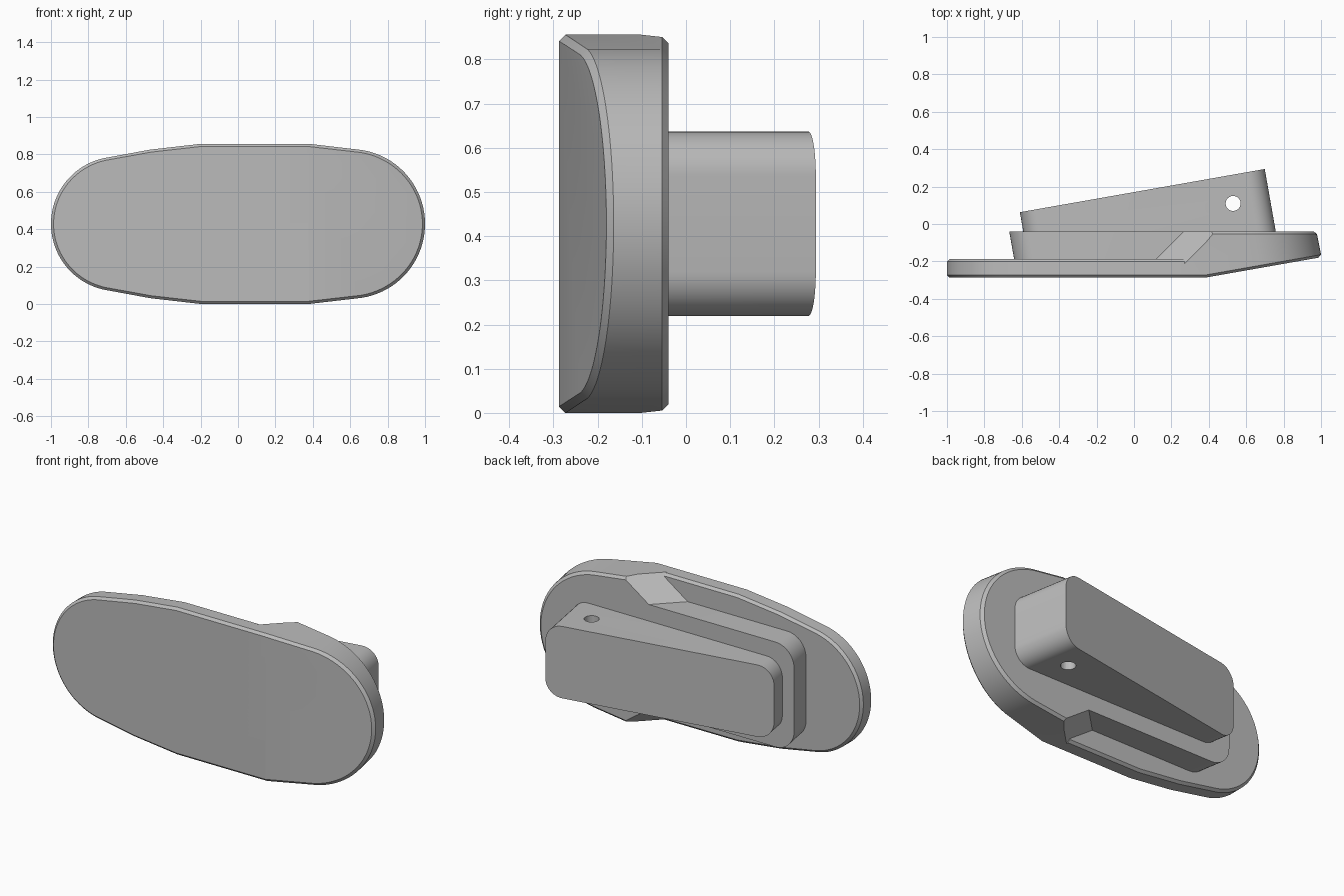
import bpy, bmesh
from math import sin, cos, radians, tan
from mathutils import Vector

if "Cube" in bpy.data.objects:
    bpy.data.objects.remove(bpy.data.objects["Cube"], do_unlink=True)

TILT = tan(radians(10))
MID = 0.428            # mid height
FRONT, STEP, BACK = -0.287, -0.187, -0.04
BEND = 0.38            # where the front face starts to lean back
CHAMFER = 0.014

grey = bpy.data.materials.new("mid_grey")
grey.use_nodes = True
colour = (0.5, 0.5, 0.5, 1)
grey.diffuse_color = colour
grey.node_tree.nodes["Principled BSDF"].inputs["Base Color"].default_value = colour


def arc(cx, cz, r, a0, a1, n=16):
    angles = [radians(a0 + (a1 - a0) * i / n) for i in range(n + 1)]
    return [(cx + r * cos(a), cz + r * sin(a)) for a in angles]


def rounded_rect(x0, x1, half, r):
    pts = []
    corners = [(x1 - r, half - r), (x0 + r, half - r), (x0 + r, r - half), (x1 - r, r - half)]
    for k, (cx, cz) in enumerate(corners):
        pts += arc(cx, MID + cz, r, 90 * k, 90 * k + 90, 10)
    return pts


def loft(rings):
    bm = bmesh.new()
    loops = [[bm.verts.new(p) for p in ring] for ring in rings]
    n = len(loops[0])
    for a, b in zip(loops, loops[1:]):
        for i in range(n):
            j = (i + 1) % n
            bm.faces.new((a[i], a[j], b[j], b[i]))
    bm.faces.new(loops[0])
    bm.faces.new(loops[-1])
    bmesh.ops.recalc_face_normals(bm, faces=bm.faces)
    return bm


def slice_off(bm, point, normal):
    # Remove the side the normal points to and cap the opening
    bmesh.ops.bisect_plane(bm, geom=bm.verts[:] + bm.edges[:] + bm.faces[:], dist=1e-5,
                           plane_co=point, plane_no=normal, clear_outer=True)
    bmesh.ops.holes_fill(bm, edges=[e for e in bm.edges if e.is_boundary], sides=0)


def finish(bm, name):
    bmesh.ops.recalc_face_normals(bm, faces=bm.faces)
    mesh = bpy.data.meshes.new(name)
    bm.to_mesh(mesh)
    bm.free()
    mesh.materials.append(grey)
    obj = bpy.data.objects.new(name, mesh)
    bpy.context.collection.objects.link(obj)
    bpy.ops.object.select_all(action="DESELECT")
    obj.select_set(True)
    bpy.context.view_layer.objects.active = obj
    bpy.ops.object.shade_smooth_by_angle(angle=radians(25))
    return obj


# Oval outline, upper half mirrored to the lower half
upper = arc(0.6, 0, 0.4, 0, 81, 20)
upper += [(BEND, MID), (-0.2, MID), (-0.47, 0.397)]
upper += arc(-0.64, 0, 0.36, 103, 180, 20)
outline = upper + [(x, -z) for x, z in reversed(upper[1:-1])]


def oval_ring(y, inset=0):
    return [(x * (1 - inset), y, MID + z * (1 - inset / MID)) for x, z in outline]


def oval_plate(back):
    return loft([oval_ring(FRONT, CHAMFER), oval_ring(FRONT + CHAMFER),
                 oval_ring(back - CHAMFER), oval_ring(back, CHAMFER)])


# Thin front plate, ending inside the thick end
bm = oval_plate(STEP)
slice_off(bm, Vector((0.27, 0, 0)), Vector((1, 0, 0)))
finish(bm, "thin_plate")

# Thick end, with leaning front and side walls and two ramps
bm = oval_plate(BACK)
bmesh.ops.bisect_plane(bm, geom=bm.verts[:] + bm.edges[:] + bm.faces[:], dist=1e-5,
                       plane_co=(BEND, 0, 0), plane_no=(1, 0, 0))
for v in bm.verts:
    run = max(0, v.co.x - BEND)
    lean = min(1, run / 0.25)
    if v.co.y < -0.2:
        v.co.y += run * TILT
    else:
        rise = v.co.y - (FRONT + run * TILT)
        v.co.x -= rise * TILT * lean
for side in (1, -1):
    normal = Vector((-1, 1, side * 1.43))
    slice_off(bm, Vector((0.12, STEP, MID + side * 0.305)), normal)
finish(bm, "thick_end")


def leaning_ring(profile, y):
    return [(x - (y - BACK) * TILT, y, z) for x, z in profile]


# Raised pedestal behind the thin plate
profile = rounded_rect(-0.667, 0.45, 0.305, 0.12)
finish(loft([leaning_ring(profile, -0.22), leaning_ring(profile, BACK)]), "pedestal")

# Wedge block with sloping back
profile = rounded_rect(-0.592, 0.758, 0.209, 0.1)
slope = []
for x, z in profile:
    y = (0.063 + (x + 0.603) * TILT) / (1 + TILT ** 2)
    slope.append((x - (y - BACK) * TILT, y, z))
wedge = finish(loft([leaning_ring(profile, -0.07), slope]), "wedge_block")

# Vertical pin hole through the wedge
bpy.ops.mesh.primitive_cylinder_add(vertices=32, radius=0.04, depth=1, location=(0.53, 0.11, MID))
cutter = bpy.context.object
cutter.name = "pin_hole_cutter"
cutter.data.materials.append(grey)
cut = wedge.modifiers.new("pin_hole", "BOOLEAN")
cut.operation = "DIFFERENCE"
cut.solver = "EXACT"
cut.object = cutter
bpy.ops.object.select_all(action="DESELECT")
wedge.select_set(True)
bpy.context.view_layer.objects.active = wedge
bpy.ops.object.modifier_move_to_index(modifier="pin_hole", index=0)
bpy.ops.object.modifier_apply(modifier="pin_hole")
bpy.data.objects.remove(cutter, do_unlink=True)
bpy.ops.object.shade_smooth_by_angle(angle=radians(25))
